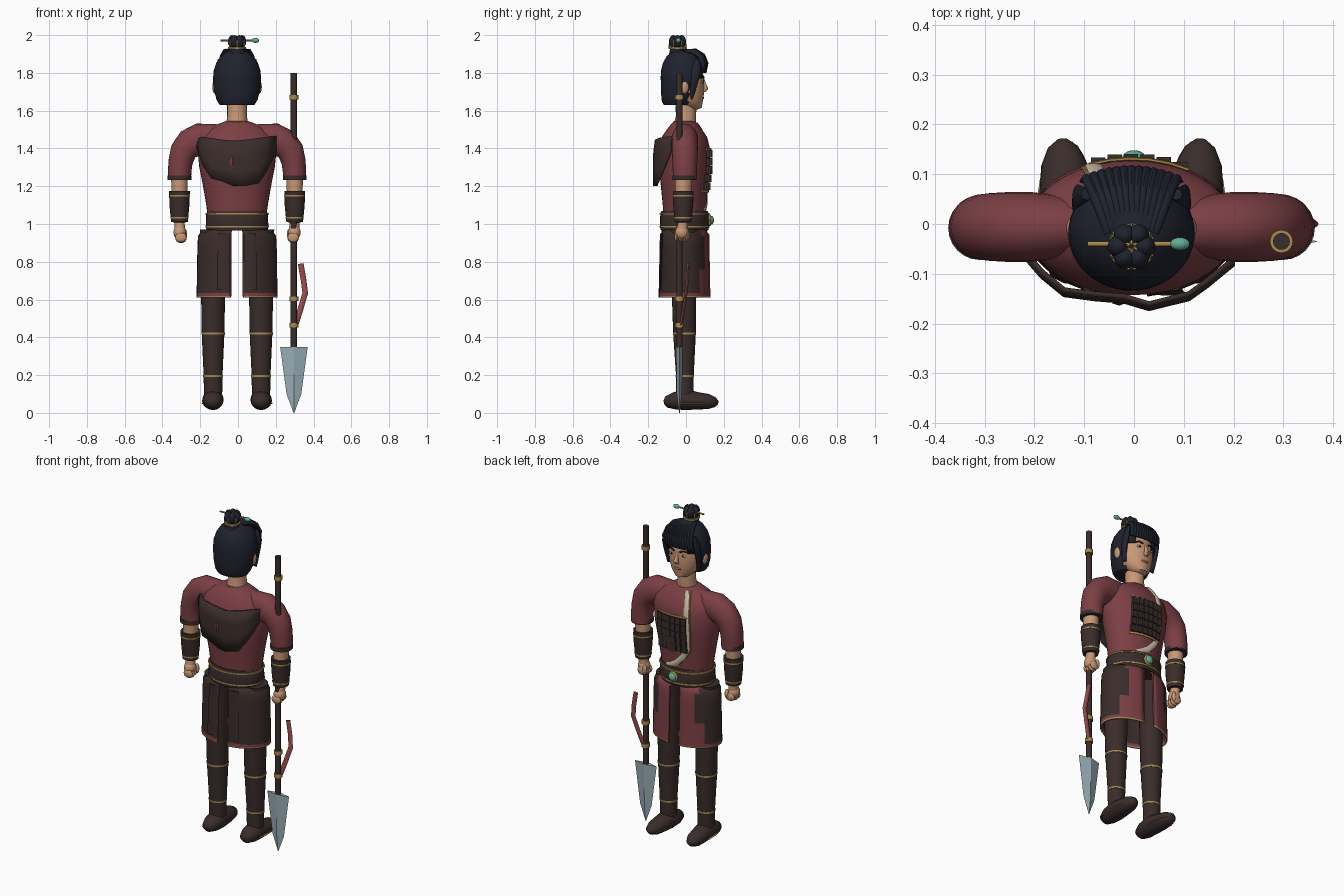
import bpy, bmesh
from math import sin, cos, pi, radians, sqrt
from mathutils import Vector

if "Cube" in bpy.data.objects:
    bpy.data.objects.remove(bpy.data.objects["Cube"])

def material(name, *rgb):
    m = bpy.data.materials.new(name)
    m.use_nodes = True
    m.diffuse_color = (*rgb, 1)
    m.node_tree.nodes["Principled BSDF"].inputs["Base Color"].default_value = (*rgb, 1)
    return m

RED = material("red cloth", .2, .05, .058)
BROWN = material("dark leather", .042, .026, .023)
GOLD = material("gold", .4, .26, .08)
HAIR = material("blue black hair", .014, .016, .027)
SKIN = material("skin", .58, .31, .18)
STEEL = material("steel", .32, .43, .48)
CREAM = material("cream cloth", .58, .5, .38)
JADE = material("jade", .12, .42, .29)
CORAL = material("coral ribbon", .3, .075, .07)
LIPS = material("lips", .36, .13, .1)

CX = -.005   # the body's middle line

def finish(name, bm, *mats, angle=45):
    bmesh.ops.recalc_face_normals(bm, faces=bm.faces[:])
    me = bpy.data.meshes.new(name)
    bm.to_mesh(me)
    bm.free()
    for m in mats:
        me.materials.append(m)
    me.polygons.foreach_set("use_smooth", [True] * len(me.polygons))
    me.set_sharp_from_angle(angle=radians(angle))
    ob = bpy.data.objects.new(name, me)
    bpy.context.collection.objects.link(ob)
    return ob

def sweep_bm(rings, n=24, flat=False, caps=True, ref=(0, 1, 0)):
    """Skin elliptical rings (x, y, z, half width, half depth) along a path."""
    bm, rows = bmesh.new(), []
    pts = [Vector(r[:3]) for r in rings]
    for i, r in enumerate(rings):
        t = Vector((0, 0, 1)) if flat else \
            (pts[min(i + 1, len(pts) - 1)] - pts[max(i - 1, 0)]).normalized()
        u = Vector(ref)
        u = (u - t * u.dot(t)).normalized()
        v = u.cross(t)
        rows.append([bm.verts.new(pts[i] + v * r[3] * cos(2 * pi * k / n)
                                  + u * r[4] * sin(2 * pi * k / n)) for k in range(n)])
    for a, b in zip(rows, rows[1:]):
        for k in range(n):
            bm.faces.new((a[k], a[k - 1], b[k - 1], b[k]))
    if caps:
        bm.faces.new(rows[0])
        bm.faces.new(rows[-1])
    return bm

def sweep(name, rings, mat, n=24, angle=45, **kw):
    return finish(name, sweep_bm(rings, n, **kw), mat, angle=angle)

def band(name, x, y, z, rx, ry, mat=GOLD, h=.007):
    return sweep(name, [(x, y, z - h, rx, ry), (x, y, z + h, rx, ry)], mat, 24, flat=True)

def ball(name, c, r, mat, seg=20):
    bm = bmesh.new()
    bmesh.ops.create_uvsphere(bm, u_segments=seg, v_segments=seg // 2 + 2, radius=1)
    bmesh.ops.scale(bm, vec=r, verts=bm.verts)
    bmesh.ops.translate(bm, vec=c, verts=bm.verts)
    return finish(name, bm, mat)

def solidify(ob, t, rim=0):
    m = ob.modifiers.new("thickness", "SOLIDIFY")
    m.thickness, m.offset, m.material_offset_rim = t, 0, rim

# Tunic body: z, half width, half depth
TORSO = [(1.0, .15, .11), (1.1, .163, .115), (1.2, .18, .125), (1.3, .2, .135), (1.4, .21, .135),
         (1.46, .2, .12), (1.505, .15, .09), (1.53, .1, .07), (1.545, .058, .055)]
sweep("tunic_body", [(CX, -.008, *t) for t in TORSO], RED, 36, flat=True)
band("collar_trim", CX, -.008, 1.538, .063, .06, h=.004)

def front_y(x, z):
    for (z0, a0, b0), (z1, a1, b1) in zip(TORSO, TORSO[1:]):
        if z0 <= z <= z1:
            f = (z - z0) / (z1 - z0)
            a, b = a0 + f * (a1 - a0), b0 + f * (b1 - b0)
            return -.008 + b * sqrt(max(0, 1 - ((x - CX) / a) ** 2))

# Slanted lapel with gold piping
LAPEL = [(-.045, 1.53), (-.06, 1.5), (-.075, 1.45), (-.08, 1.39), (-.085, 1.3), (-.08, 1.2),
         (-.055, 1.15), (-.01, 1.1), (.06, 1.06)]
sweep("lapel", [(x, front_y(x, z), z, .018, .006) for x, z in LAPEL], CREAM, 8)
sweep("lapel_piping", [(x - .02, front_y(x - .02, z), z, .004, .006) for x, z in LAPEL], GOLD, 6)

# Chest armour of small scales
bm = bmesh.new()
for row in range(5):
    for col in range(6):
        x, z = -.072 + .033 * col, 1.2 + .043 * row
        made = bmesh.ops.create_cube(bm, size=1)["verts"]
        bmesh.ops.scale(bm, vec=(.029, .016, .04), verts=made)
        bmesh.ops.translate(bm, vec=(x, front_y(x, z) + .006, z), verts=made)
finish("chest_scales", bm, BROWN)
for z in (1.175, 1.395):
    sweep("chest_scale_trim", [(x / 100, front_y(x / 100, z) + .004, z, .004, .008)
                               for x in range(-9, 12, 4)], GOLD, 6, ref=(0, 0, 1))

# Torn cloth on the back: x, y, top, bottom
CLOTH = [(-.215, -.07, 1.45, 1.4), (-.185, -.105, 1.46, 1.31), (-.14, -.142, 1.455, 1.24),
         (-.08, -.15, 1.445, 1.225), (-.02, -.155, 1.44, 1.2), (.03, -.17, 1.445, 1.2),
         (.11, -.15, 1.455, 1.215), (.145, -.125, 1.46, 1.27), (.2, -.08, 1.465, 1.38)]
bm = bmesh.new()
rows = [[bm.verts.new((x, y + (.01 if k == 0 else 0), a + (b - a) * k / 3)) for k in range(4)]
        for x, y, a, b in CLOTH]
for p, q in zip(rows, rows[1:]):
    for k in range(3):
        bm.faces.new((p[k], p[k + 1], q[k + 1], q[k]))
solidify(finish("back_cloth", bm, BROWN), .01)
sweep("back_cloth_tear", [(-.03, -.157, 1.3, .002, .005), (-.03, -.159, 1.33, .014, .005),
                          (-.03, -.157, 1.36, .002, .005)], RED, 4)

# Belt with buckle
sweep("belt", [(CX, -.008, z, rx, ry) for z, rx, ry in
               [(.965, .16, .125), (.985, .166, .13), (1.055, .163, .128), (1.068, .155, .122)]],
      BROWN, 36, flat=True)
for z in (.985, 1.055):
    band("belt_trim", CX, -.008, z, .168, .132, h=.004)
ball("buckle_rim", (0, .125, 1.02), (.032, .012, .032), GOLD)
ball("buckle_stone", (0, .132, 1.02), (.024, .016, .024), JADE)

# Split skirt: leather at the back and hips, red cloth in front
SKIRT = [(.61, .21, .135), (.618, .21, .135), (.635, .21, .134), (.7, .209, .131), (.76, .208, .13),
         (.82, .207, .128), (.88, .206, .127), (.935, .203, .125), (.962, .185, .118), (.972, .15, .105)]
bm = sweep_bm([(CX, -.008, *s) for s in SKIRT], 40, flat=True, caps=False)
bmesh.ops.delete(bm, geom=[f for f in bm.faces if abs(f.calc_center_median().x - CX) < .03],
                 context="FACES")
for f in bm.faces:
    c = f.calc_center_median()
    side = abs(c.x - CX) > (.13 if c.z > .75 else .165)
    f.material_index = 2 if c.z < .618 else 1 if c.z < .635 else \
        0 if c.y < .03 or side else 1
skirt = finish("split_skirt", bm, BROWN, RED, GOLD)
solidify(skirt, .008)
for s in (1, -1):   # overlapping back panels and red slit edges
    for y in (.124, -.14):
        sweep("slit_edge", [(CX + s * .034, y, .615, .004, .006),
                            (CX + s * .033, y * .95, .95, .004, .006)], RED, 6)
    sweep("back_panel", [(CX + s * .07, -.137, .65, .036, .007),
                         (CX + s * .07, -.128, .95, .03, .007)], BROWN, 8)

for s in (1, -1):
    # Legs, leg bands and shoes
    x = CX + s * .127
    sweep("leg", [(x, y, z, rx, ry) for y, z, rx, ry in
                  [(-.01, .97, .07, .075), (-.01, .6, .063, .064), (-.008, .42, .06, .06),
                   (-.006, .2, .05, .047), (-.006, .07, .048, .047)]], BROWN, flat=True)
    band("upper_leg_band", x, -.008, .42, .062, .062, h=.005)
    band("lower_leg_band", x, -.006, .195, .052, .049, h=.005)
    sweep("shoe", [(x + s * .01 * max(0, y * 7), y, z, rx, rz) for y, z, rx, rz in
                   [(-.117, .055, .012, .01), (-.105, .058, .035, .03), (-.06, .064, .053, .046),
                    (0, .07, .056, .055), (.06, .064, .054, .046), (.12, .06, .046, .04),
                    (.155, .056, .03, .026), (.17, .053, .01, .01)]], BROWN, 20, ref=(0, 0, 1))
    ball("shoe_welt", (x + s * .005, .026, .05), (.058, .143, .005), GOLD, 28)

    # Sleeves and forearms
    x = CX + s * .305
    sweep("sleeve", [(CX + s * a, -.006, z, r, d) for a, z, r, d in
                     [(.06, 1.455, .07, .05), (.13, 1.45, .08, .062), (.2, 1.447, .086, .07),
                      (.25, 1.425, .08, .07), (.284, 1.385, .071, .068), (.299, 1.33, .064, .066),
                      (.304, 1.28, .062, .064), (.304, 1.24, .061, .063)]], RED, 28)
    band("sleeve_cuff", x, -.008, 1.245, .063, .064, BROWN, h=.012)
    sweep("elbow", [(x, -.012, 1.27, .045, .045), (x, -.014, 1.15, .041, .043)], SKIN)
    sweep("bracer", [(x, -.015, z, r, r) for z, r in
                     [(1.175, .044), (1.176, .055), (1.1, .053), (1.01, .044), (1.009, .03)]],
          BROWN, flat=True)
    band("bracer_band", x, -.015, 1.15, .056, .056, h=.004)
    band("bracer_band", x, -.015, 1.032, .048, .048, h=.004)
    # Closed hands
    hx = CX + s * .303
    sweep("wrist", [(x, -.015, 1.02, .026, .027), (hx, -.02, .97, .028, .03)], SKIN, 16)
    ball("palm", (hx, -.022, .955), (.034, .036, .038), SKIN)
    for k in range(4):
        ball("finger", (hx - s * .006, -.05 + .019 * k, .925 + .004 * abs(k - 1)),
             (.03, .011, .026), SKIN, 12)
    ball("thumb", (hx - s * .026, .008, .945), (.013, .013, .03), SKIN, 12)

# Neck and face
sweep("neck", [(CX, -.008, 1.52, .06, .058), (CX, .0, 1.57, .052, .054), (CX, .0, 1.66, .052, .055)],
      SKIN, flat=True)
sweep("head", [(CX, y, z, rx, ry) for y, z, rx, ry in
               [(.045, 1.607, .018, .02), (.038, 1.615, .042, .045), (.02, 1.645, .074, .068),
                (.005, 1.69, .094, .09), (-.002, 1.75, .104, .098), (-.005, 1.82, .1, .093),
                (-.01, 1.88, .07, .07)]], SKIN, 32, flat=True)
sweep("nose", [(CX, .088, 1.77, .007, .008), (CX, .1, 1.735, .01, .01), (CX, .104, 1.715, .016, .014),
               (CX, .094, 1.7, .012, .008)], SKIN, 12, flat=True)
ball("mouth", (CX, .089, 1.668), (.024, .007, .007), LIPS)
for s in (1, -1):
    ball("eye", (CX + s * .04, .087, 1.752), (.017, .006, .008), CREAM, 14)
    ball("iris", (CX + s * .039, .092, 1.752), (.007, .003, .007), HAIR, 12)
    sweep("eyebrow", [(CX + s * a, y, z, .005, .005) for a, y, z in
                      [(.018, .095, 1.774), (.042, .089, 1.782), (.064, .077, 1.775)]], HAIR, 6)
    ball("ear", (CX + s * .117, -.008, 1.725), (.014, .022, .035), SKIN)

# Hair cap opened around the face
bm = sweep_bm([(CX, y, z, rx, ry) for y, z, rx, ry in
               [(-.045, 1.635, .088, .07), (-.042, 1.65, .098, .08), (-.03, 1.69, .112, .096),
                (-.02, 1.73, .12, .106), (-.018, 1.77, .121, .11), (-.015, 1.81, .118, .112),
                (-.012, 1.85, .105, .105), (-.012, 1.885, .082, .085), (-.015, 1.91, .05, .054),
                (-.015, 1.922, .015, .02)]], 48, flat=True)
def bare(c):
    return c.y > .012 and c.z < 1.8 - 1.3 * max(0, abs(c.x - CX) - .055)
bmesh.ops.delete(bm, geom=[f for f in bm.faces if bare(f.calc_center_median())], context="FACES")
solidify(finish("hair_cap", bm, HAIR), .012)

# Fringe strands and side locks
for k in range(-6, 7):
    x = k / 6
    sweep("fringe_strand", [(CX + x * a, y - .018 * x * x, z, .011, r) for a, y, z, r in
                            [(.045, .0, 1.915, .006), (.065, .05, 1.915, .014), (.08, .09, 1.89, .014),
                             (.09, .108, 1.85, .011), (.094, .104, 1.8, .004)]], HAIR, 8,
          ref=(0, .7, .7))
for s in (1, -1):
    sweep("side_lock", [(CX + s * a, y, z, .012, d) for a, y, z, d in
                        [(.09, .06, 1.87, .012), (.107, .052, 1.81, .028), (.108, .042, 1.76, .024),
                         (.104, .034, 1.7, .014), (.098, .03, 1.66, .004)]], HAIR, 12)

# Topknot with gold ties and a jade pin
BY = -.045
sweep("topknot_core", [(CX, BY, 1.9, .045, .045), (CX, BY, 1.94, .036, .036),
                       (CX, BY, 1.985, .036, .036)], HAIR, 20, flat=True)
band("topknot_tie", CX, BY, 1.932, .047, .047, h=.005)
for k in range(6):
    a = pi * k / 3
    ball("topknot_lobe", (CX + .026 * cos(a), BY + .026 * sin(a), 1.966), (.023, .023, .034), HAIR, 14)
    b = a + pi / 6
    sweep("topknot_cord", [(CX + r * cos(b), BY + r * sin(b), z, .004, .004) for r, z in
                           [(.004, 1.988), (.028, 1.985), (.042, 1.965), (.044, 1.935)]],
          GOLD, 6, ref=(.3, .2, .1))
sweep("hairpin", [(-.093, -.04, 1.972, .005, .005), (.09, -.04, 1.972, .005, .005)], GOLD, 10)
ball("hairpin_jade", (.092, -.04, 1.972), (.02, .013, .013), JADE)

# Spade staff with bands and a ribbon
SX, SY = .296, -.035
sweep("staff_pole", [(SX, SY, .33, .017, .017), (SX, SY, 1.8, .017, .017)], BROWN, 14)
for z in (1.67, .605, .465):
    band("staff_band", SX, SY, z, .023, .023, h=.012)
sweep("staff_blade", [(SX, SY, .35, .073, .018), (SX, SY, .1, .039, .014), (SX, SY, 0, .002, .002)],
      STEEL, 4, angle=20, flat=True)
sweep("staff_ribbon", [(SX + dx, y, z, .015, .008) for dx, y, z in
                       [(.01, -.025, .47), (.035, -.012, .55), (.06, 0, .635), (.05, .008, .71),
                        (.036, .01, .79)]], CORAL, 8)
